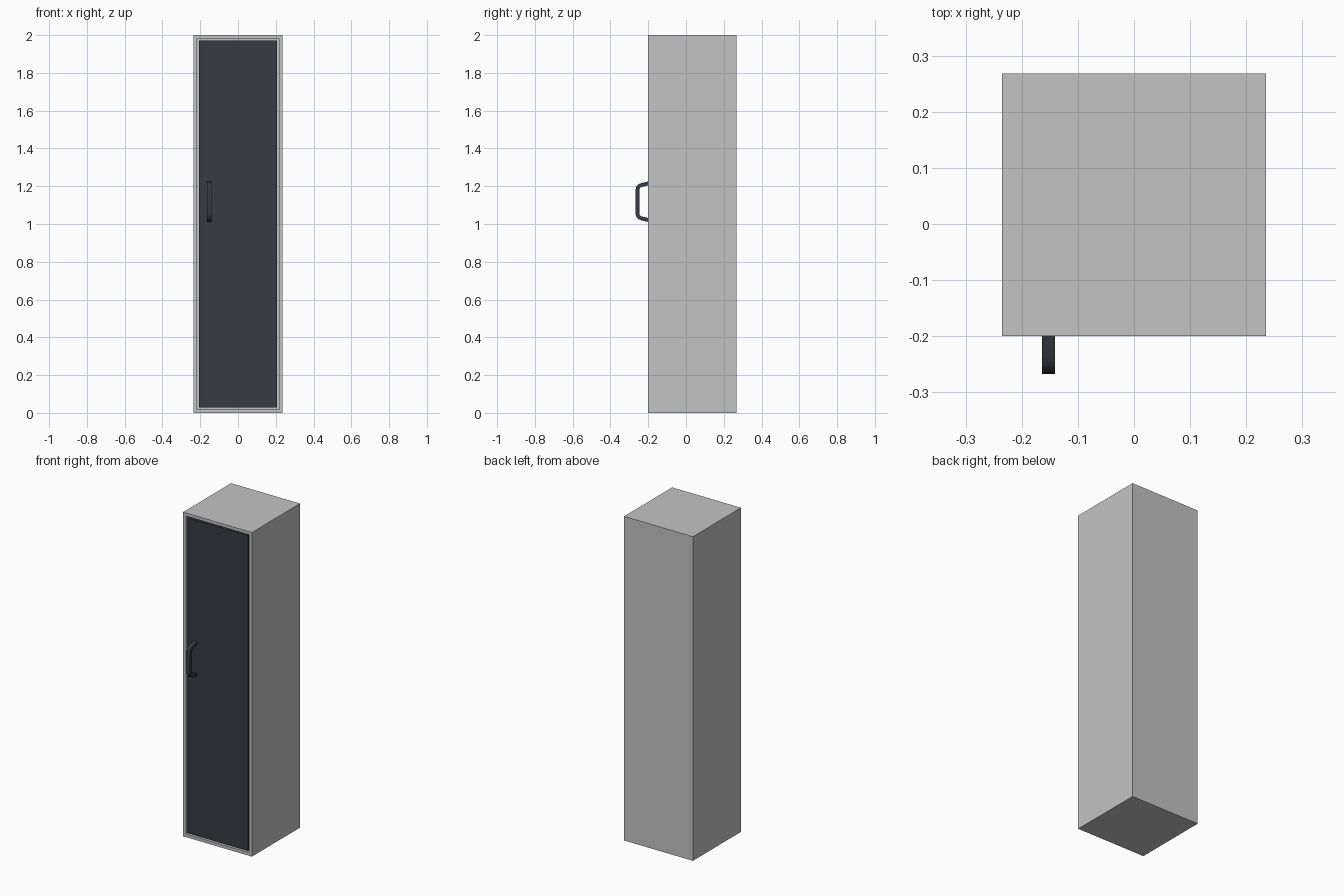
import bpy, bmesh, math
from mathutils import Vector

if "Cube" in bpy.data.objects:
    bpy.data.objects.remove(bpy.data.objects["Cube"])


def material(name, rgb):
    m = bpy.data.materials.new(name)
    m.diffuse_color = (*rgb, 1)
    m.use_nodes = True
    m.node_tree.nodes["Principled BSDF"].inputs["Base Color"].default_value = m.diffuse_color
    return m


GREY = material("light grey", (0.55, 0.55, 0.55))
DARK = material("dark slate", (0.038, 0.045, 0.056))


def finish(name, bm, mat):
    bmesh.ops.recalc_face_normals(bm, faces=bm.faces)
    me = bpy.data.meshes.new(name)
    bm.to_mesh(me)
    bm.free()
    me.materials.append(mat)
    ob = bpy.data.objects.new(name, me)
    bpy.context.collection.objects.link(ob)
    return ob


def box(lo, hi):
    bm = bmesh.new()
    bmesh.ops.create_cube(bm, size=1)
    for v in bm.verts:
        v.co = [(a + b) / 2 + c * (b - a) for a, b, c in zip(lo, hi, v.co)]
    return bm


# Cabinet body: box with a shallow door pocket in the front
FRONT, BACK, HALF, FRAME, DEPTH = -0.2, 0.268, 0.235, 0.027, 0.02
bm = box((-HALF, FRONT, 0), (HALF, BACK, 2))
bm.normal_update()
front = [f for f in bm.faces if f.normal.y < -0.9]
bmesh.ops.inset_region(bm, faces=front, thickness=FRAME)
pocket = bmesh.ops.extrude_face_region(bm, geom=front)
bmesh.ops.translate(bm, vec=(0, DEPTH, 0),
                    verts=[g for g in pocket["geom"] if isinstance(g, bmesh.types.BMVert)])
bmesh.ops.delete(bm, geom=front, context='FACES_ONLY')
finish("cabinet_body", bm, GREY)

# Door panel, set almost flush in the pocket
w = HALF - FRAME - 0.001
finish("door", box((-w, FRONT + 0.001, FRAME + 0.001),
                   (w, FRONT + DEPTH - 0.001, 2 - FRAME - 0.001)), DARK)

# Handle: flat bar bent into a bracket, rounded at both bends
MID, R = 1.118, 0.022
path = [Vector(p) for p in ((-0.196, 0.098), (-0.257, 0.083), (-0.257, -0.083), (-0.196, -0.098))]
pts = [path[0]]
for a, b, c in zip(path, path[1:], path[2:]):
    p, q = b + (a - b).normalized() * R, b + (c - b).normalized() * R
    for i in range(5):
        t = i / 4
        pts.append(p * (1 - t) ** 2 + b * 2 * t * (1 - t) + q * t * t)
pts.append(path[-1])

bm = bmesh.new()
rings = []
for i, p in enumerate(pts):
    d = (pts[min(i + 1, len(pts) - 1)] - pts[max(i - 1, 0)]).normalized()
    n = Vector((-d.y, d.x)) * 0.010
    rings.append([bm.verts.new((-0.1525 + sx * 0.0115, p.x + s * n.x, MID + p.y + s * n.y))
                  for sx, s in ((-1, -1), (1, -1), (1, 1), (-1, 1))])
for a, b in zip(rings, rings[1:]):
    for k in range(4):
        bm.faces.new((a[k], a[(k + 1) % 4], b[(k + 1) % 4], b[k]))
bm.faces.new(rings[0])
bm.faces.new(rings[-1])
handle = finish("handle", bm, DARK)
bpy.context.view_layer.objects.active = handle
handle.select_set(True)
bpy.ops.object.shade_smooth_by_angle(angle=math.radians(35))
